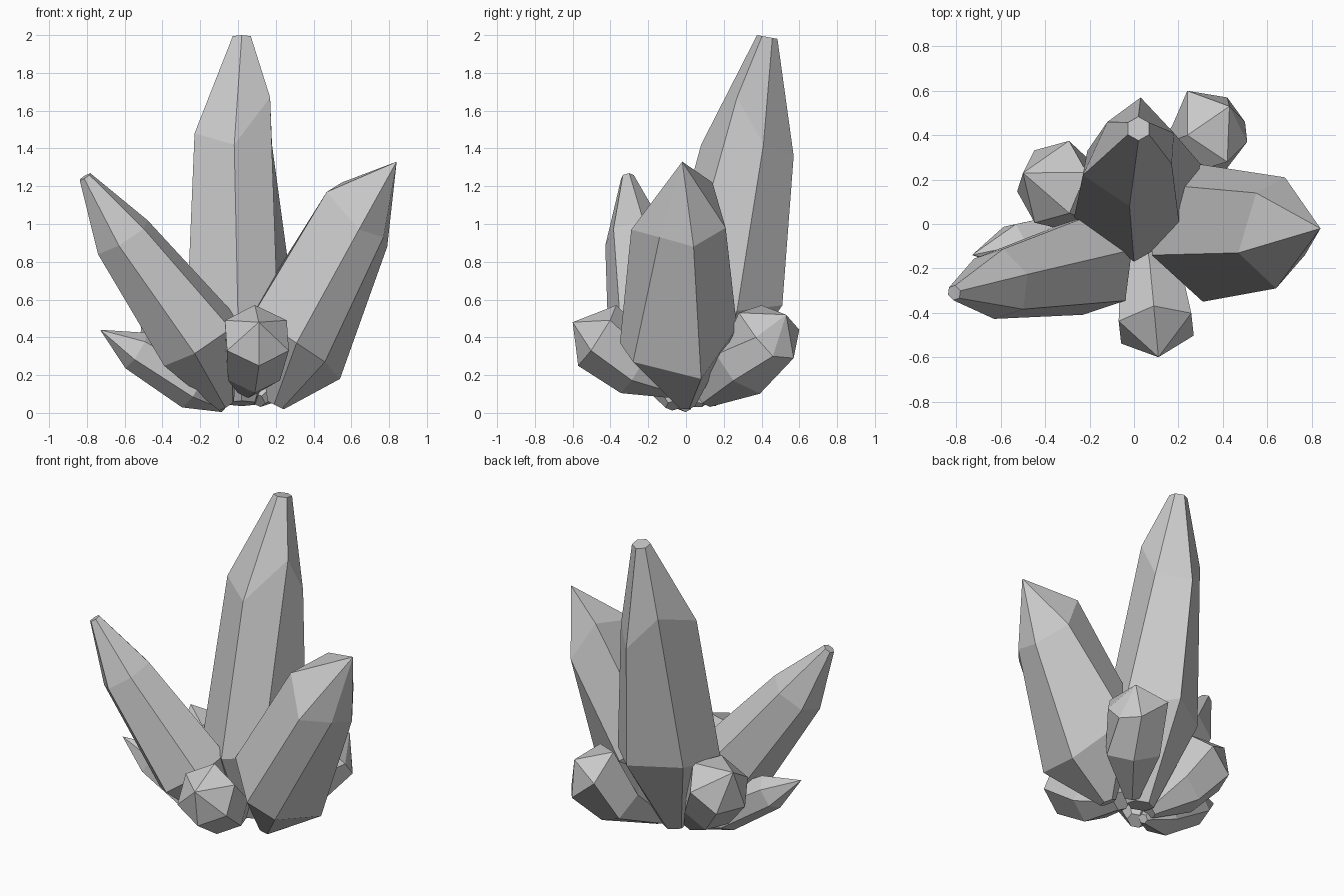
import bpy, bmesh, math
from mathutils import Vector

if "Cube" in bpy.data.objects:
    bpy.data.objects.remove(bpy.data.objects["Cube"])

stone = bpy.data.materials.new("grey_crystal")
stone.diffuse_color = (0.58, 0.58, 0.58, 1)
stone.use_nodes = True
stone.node_tree.nodes["Principled BSDF"].inputs["Base Color"].default_value = stone.diffuse_color
SIDES = 6


def round_rings(rings, phase=0):
    """Turns (centre, radius) pairs into rings of corners, square to the shard's axis."""
    axis = (Vector(rings[-1][0]) - Vector(rings[0][0])).normalized()
    heading = Vector((axis.x, axis.y, 0)).normalized()
    u = (heading - axis * heading.dot(axis)).normalized()
    v = axis.cross(u)
    angles = [math.radians(phase + 360 * k / SIDES) for k in range(SIDES)]
    return [[Vector(c) + r * (u * math.cos(a) + v * math.sin(a)) for a in angles]
            for c, r in rings]


def crystal(name, rings):
    """Skins a closed faceted shard over rings of corners, root to tip."""
    bm = bmesh.new()
    loops = [[bm.verts.new(p) for p in ring] for ring in rings]
    for low, high in zip(loops, loops[1:]):
        for k in range(SIDES):
            n = (k + 1) % SIDES
            bm.faces.new((low[k], low[n], high[n], high[k]))
    bm.faces.new(loops[0][::-1])
    bm.faces.new(loops[-1])
    # Rings of zero radius collapse into a pointed tip
    bmesh.ops.remove_doubles(bm, verts=bm.verts, dist=0.001)
    bmesh.ops.recalc_face_normals(bm, faces=bm.faces)
    mesh = bpy.data.meshes.new(name)
    bm.to_mesh(mesh)
    bm.free()
    mesh.materials.append(stone)
    bpy.context.collection.objects.link(bpy.data.objects.new(name, mesh))


# Tall shard: uneven waist and shoulder, corners run back, left, front, right
root, tip = round_rings([((0.02, 0.08, 0.05), 0.08), ((0.02, 0.43, 1.99), 0.055)])
waist = [(0.07, 0.51, 0.57), (-0.21, 0.33, 0.56), (-0.27, 0.03, 0.52),
         (0, -0.17, 0.5), (0.21, -0.05, 0.52), (0.3, 0.27, 0.54)]
shoulder = [(0.03, 0.57, 1.36), (-0.12, 0.46, 1.55), (-0.23, 0.22, 1.48),
            (-0.02, 0.08, 1.42), (0.17, 0.27, 1.67), (0.18, 0.41, 1.42)]
crystal("tall_crystal", [root, waist, shoulder, tip])

# Right shard: corners start on its outer side
root, tip = round_rings([((0.2, 0, 0.04), 0.05), ((0.84, -0.02, 1.33), 0)], 20)
waist = [(0.54, 0.08, 0.18), (0.29, 0.27, 0.45), (0.1, 0.18, 0.58),
         (0.08, -0.14, 0.52), (0.31, -0.35, 0.37), (0.46, -0.28, 0.27)]
shoulder = [(0.79, 0.04, 0.88), (0.68, 0.21, 0.98), (0.55, 0.14, 1.22),
            (0.47, -0.13, 1.17), (0.64, -0.29, 0.97), (0.77, -0.14, 0.93)]
crystal("right_crystal", [root, waist, shoulder, tip])

# Left shard
crystal("left_crystal", round_rings(
    [((-0.06, -0.06, 0.04), 0.05), ((-0.2, -0.18, 0.38), 0.24),
     ((-0.61, -0.27, 0.93), 0.165), ((-0.81, -0.31, 1.25), 0.035)]))

# Small shards around the foot
crystal("front_small_crystal", round_rings(
    [((0.05, -0.05, 0.13), 0.06), ((0.08, -0.26, 0.24), 0.16),
     ((0.1, -0.47, 0.41), 0.19), ((0.11, -0.6, 0.48), 0)]))
root, waist, tip = round_rings(
    [((0.1, 0.1, 0.07), 0.05), ((0.26, 0.3, 0.24), 0.18), ((0.43, 0.53, 0.52), 0)])
shoulder = [(0.42, 0.57, 0.29), (0.24, 0.6, 0.44), (0.24, 0.4, 0.57),
            (0.42, 0.28, 0.53), (0.51, 0.37, 0.4), (0.5, 0.46, 0.3)]
crystal("back_right_small_crystal", [root, waist, shoulder, tip])
crystal("back_left_small_crystal", round_rings(
    [((-0.07, 0.05, 0.06), 0.05), ((-0.24, 0.12, 0.24), 0.16),
     ((-0.37, 0.19, 0.44), 0.2), ((-0.5, 0.23, 0.57), 0)], 30))
crystal("low_left_crystal", round_rings(
    [((-0.07, 0, 0.03), 0.03), ((-0.23, -0.05, 0.14), 0.13),
     ((-0.54, -0.1, 0.33), 0.11), ((-0.73, -0.14, 0.44), 0)]))
